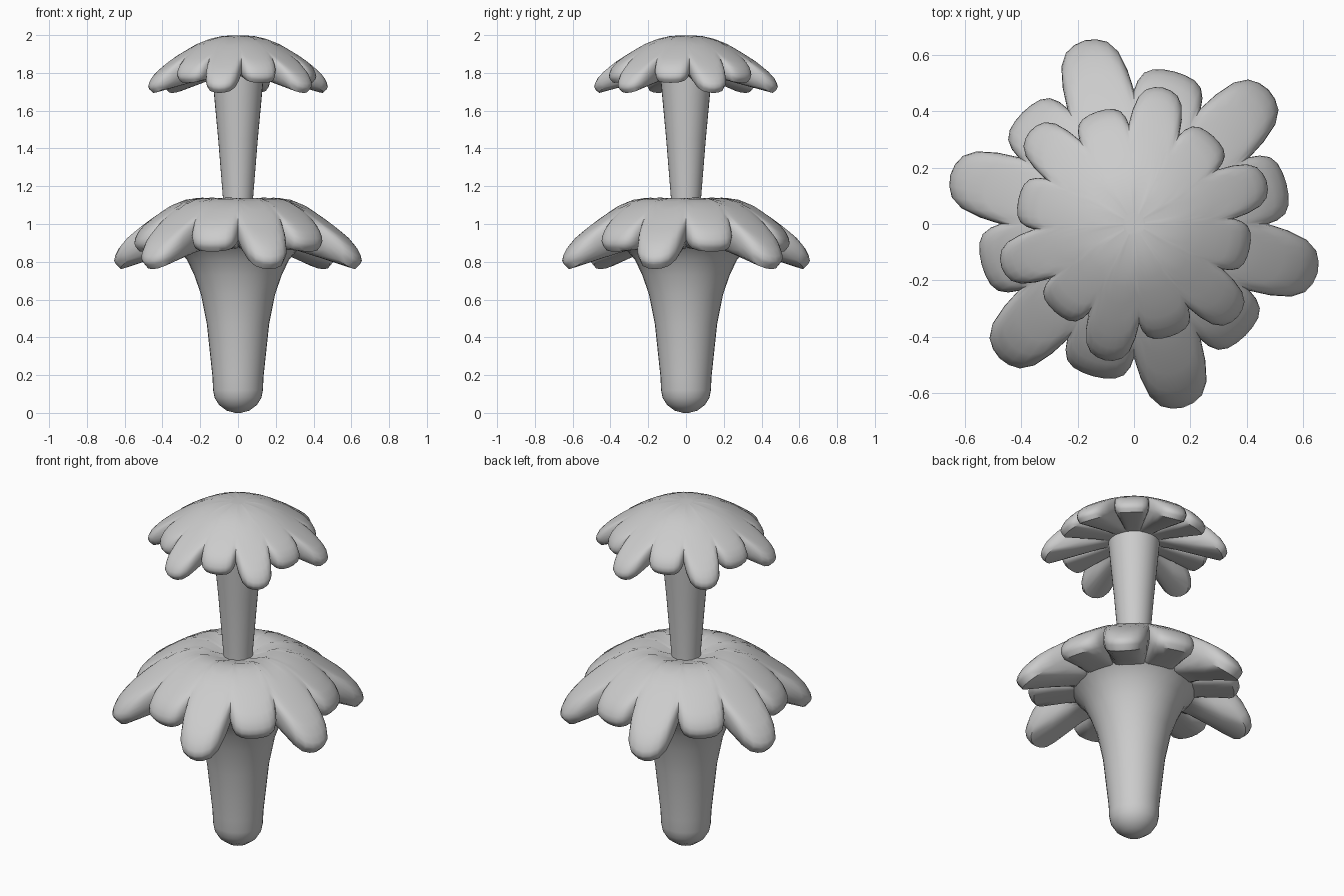
import bpy, bmesh
from math import sin, cos, pi, radians, hypot

if "Cube" in bpy.data.objects:
    bpy.data.objects.remove(bpy.data.objects["Cube"])


def finish(bm, name, angle):
    bmesh.ops.recalc_face_normals(bm, faces=bm.faces)
    me = bpy.data.meshes.new(name)
    bm.to_mesh(me)
    bm.free()
    ob = bpy.data.objects.new(name, me)
    bpy.context.collection.objects.link(ob)
    bpy.ops.object.select_all(action='DESELECT')
    ob.select_set(True)
    bpy.context.view_layer.objects.active = ob
    bpy.ops.object.shade_smooth_by_angle(angle=radians(angle))
    return ob


def skin(bm, rings):
    # bridge closed rings of equal length and cap both ends
    rows = [[bm.verts.new(p) for p in ring] for ring in rings]
    n = len(rows[0])
    for a, b in zip(rows, rows[1:]):
        for i in range(n):
            j = (i + 1) % n
            bm.faces.new((a[i], a[j], b[j], b[i]))
    bm.faces.new(rows[0])
    bm.faces.new(rows[-1])


def lathe(name, profile, n=32):
    bm = bmesh.new()
    skin(bm, [[(r * cos(2 * pi * i / n), r * sin(2 * pi * i / n), z) for i in range(n)]
              for r, z in profile])
    return finish(bm, name, 40)


def interp(profile, r):
    for (r0, z0), (r1, z1) in zip(profile, profile[1:]):
        if r <= r1:
            return z0 + (z1 - z0) * max(0, r - r0) / (r1 - r0)
    return z1 + (r - r1) * (z1 - z0) / (r1 - r0)


def petal_cap(name, profile, start, valley, long, short, thick, under_r, under_z):
    # outline of twelve lobes, alternately long and short
    outline, anchors = [], []
    for k in range(12):
        tip = short if k % 2 else long
        base, hw = valley * cos(pi / 12), valley * sin(pi / 12)
        d = tip - base
        half = [(base, hw), (base + .35 * d, hw * .97), (base + .68 * d, hw * .85),
                (base + .88 * d, hw * .62), (base + .97 * d, hw * .32), (tip, 0)]
        pts = [(a, -w) for a, w in half] + [(a, w) for a, w in half[-2:0:-1]]
        ang = radians(start + 30 * k)
        for i, (a, w) in enumerate(pts):
            outline.append((a * cos(ang) - w * sin(ang), a * sin(ang) + w * cos(ang)))
            b = ang + (i / len(pts) - .5) * pi / 6
            anchors.append((.04 * cos(b), .04 * sin(b)))

    def ring(t, drop):
        out = []
        for (ax, ay), (ox, oy) in zip(anchors, outline):
            x, y = ax + (ox - ax) * t, ay + (oy - ay) * t
            out.append((x, y, interp(profile, hypot(x, y)) - drop * thick))
        return out

    def under(s):
        # underside runs from the rim in to a flat centre
        out = []
        for x, y in outline:
            r = hypot(x, y)
            q = (under_r + (r * .95 - under_r) * s) / r
            z_edge = interp(profile, r) - thick
            out.append((x * q, y * q, under_z + (z_edge - under_z) * s))
        return out

    rings = [ring(t, d) for t, d in ((0, 0), (.15, 0), (.3, 0), (.42, 0), (.55, 0), (.68, 0),
                                     (.8, 0), (.9, .04), (.96, .17), (.99, .38), (1, .6), (.985, .85))]
    rings += [under(s) for s in (1, .6, .3, 0)]
    bm = bmesh.new()
    skin(bm, rings)
    return finish(bm, name, 45)


# Flared lower trunk with rounded foot
lathe("trunk", [(.015, 0), (.06, .012), (.1, .042), (.124, .08), (.132, .12), (.135, .19),
                (.15, .33), (.165, .47), (.197, .63), (.232, .73), (.27, .81), (.33, .88), (.36, .9)])

# Upper stem, widening upward
lathe("upper_stem", [(.078, 1.06), (.08, 1.14), (.105, 1.45), (.135, 1.77), (.14, 1.82)])

# Lower cap with a dip around the stem
petal_cap("lower_cap", [(0, 1.09), (.09, 1.1), (.14, 1.128), (.2, 1.14), (.28, 1.128), (.36, 1.095),
                        (.47, 1.02), (.58, .94), (.67, .865)],
          -15, .475, .675, .56, .1, .3, .87)

# Upper domed cap
petal_cap("upper_cap", [(0, 2.0), (.08, 1.996), (.15, 1.98), (.22, 1.952), (.3, 1.905), (.37, 1.86),
                        (.43, 1.815), (.5, 1.765)],
          18, .355, .495, .42, .075, .13, 1.785)
